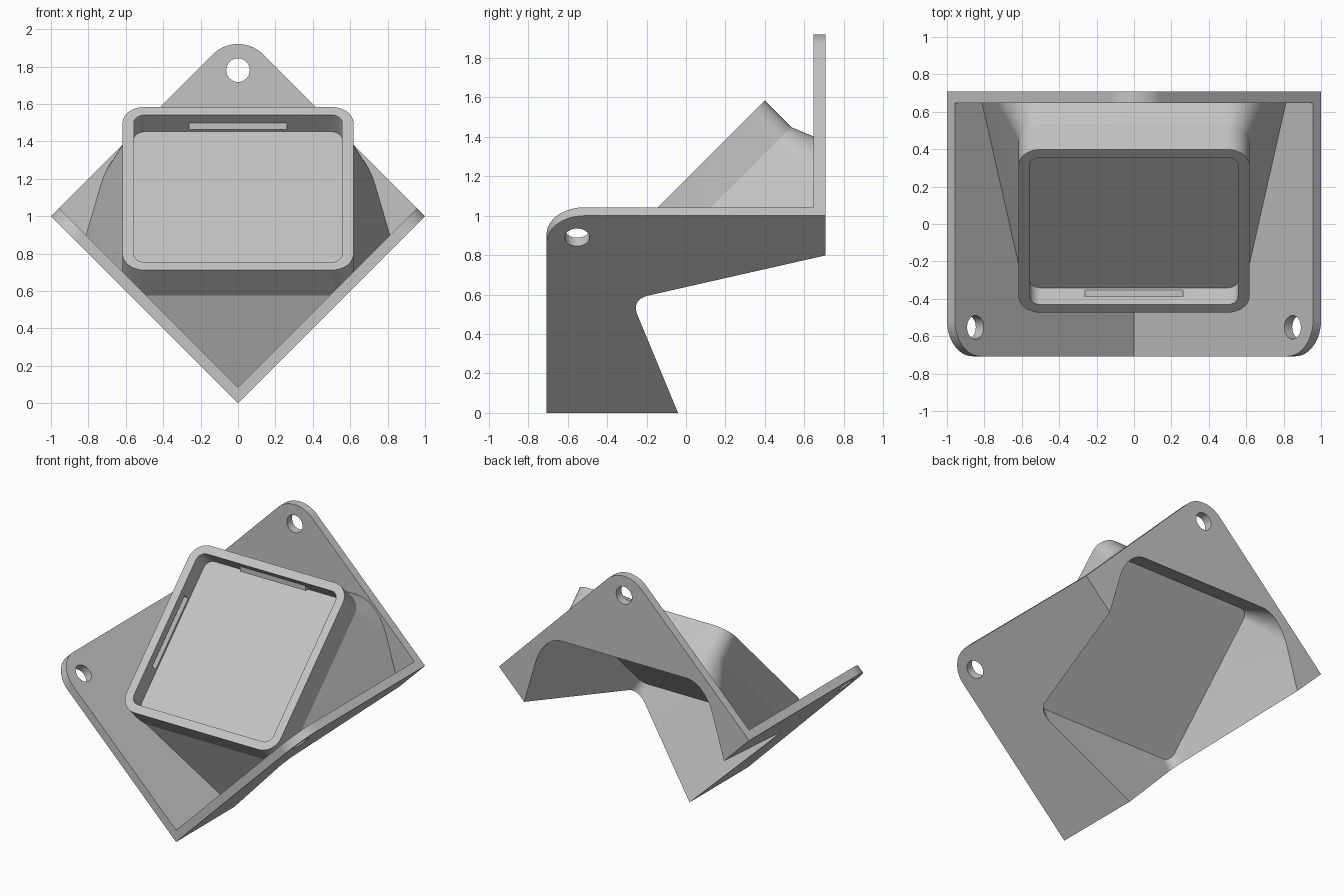
import bpy
import bmesh
from math import sin, cos, pi, radians, sqrt
from mathutils import Matrix, Vector

if "Cube" in bpy.data.objects:
    bpy.data.objects.remove(bpy.data.objects["Cube"], do_unlink=True)

S = sqrt(2)          # plate side
BACK = S / 2         # rear plane
T = 0.06             # wall thickness
HALF, RAD = 0.617, 0.12   # frame half size and corner radius
RECESS, DEPTH = 0.127, 0.19
TAPER = math_taper = sin(radians(22.5)) / cos(radians(22.5))

# Plates are built square to the axes, then the whole mount is rolled onto its corner
ROLL = Matrix.Rotation(radians(-45), 4, 'Y')
HEAD = (ROLL.inverted() @ Matrix.Translation((0, -0.0375, 1.1475))
        @ Matrix.Rotation(radians(45), 4, 'X'))


def loft(name, rings):
    """Closed solid skinned through matching rings of points."""
    bm = bmesh.new()
    rows = [[bm.verts.new(p) for p in ring] for ring in rings]
    for low, high in zip(rows, rows[1:]):
        for i in range(len(low)):
            j = (i + 1) % len(low)
            bm.faces.new((low[i], low[j], high[j], high[i]))
    bm.faces.new(rows[0])
    bm.faces.new(rows[-1])
    bmesh.ops.recalc_face_normals(bm, faces=bm.faces)
    mesh = bpy.data.meshes.new(name)
    bm.to_mesh(mesh)
    bm.free()
    obj = bpy.data.objects.new(name, mesh)
    bpy.context.collection.objects.link(obj)
    return obj


def combine(target, tool, operation):
    """Apply a boolean and discard the tool."""
    mod = target.modifiers.new("combine", 'BOOLEAN')
    mod.operation, mod.solver, mod.object = operation, 'EXACT', tool
    graph = bpy.context.evaluated_depsgraph_get()
    mesh = bpy.data.meshes.new_from_object(target.evaluated_get(graph))
    target.modifiers.clear()
    target.data = mesh
    bpy.data.objects.remove(tool, do_unlink=True)


def arc(cx, cy, r, start, sweep, steps):
    return [(cx + r * cos(start + sweep * i / steps),
             cy + r * sin(start + sweep * i / steps)) for i in range(steps + 1)]


def rounded_square(half, r, depth):
    pts = []
    c = half - r
    for k, (sx, sy) in enumerate(((1, 1), (-1, 1), (-1, -1), (1, -1))):
        pts += arc(sx * c, sy * c, r, k * pi / 2, pi / 2, 14)
    return [HEAD @ Vector((x, y, -depth)) for x, y in pts]


def head_solid(name, half, r, sections):
    return loft(name, [rounded_square(half + g, r + g, d) for d, g in sections])


# Three corner plates, each with one rounded outer corner and a screw hole
layouts = {
    "back_plate": lambda u, v, w: (u, BACK - w, v),
    "left_plate": lambda u, v, w: (u, BACK - v, w),
    "right_plate": lambda u, v, w: (w, BACK - v, u),
}
R = 0.193
profile = [(0, 0), (S, 0)] + arc(S - R, S - R, R, 0, pi / 2, 20) + [(0, S)]
hole = arc(S - 0.155, S - 0.155, 0.063, 0, 2 * pi, 40)[:-1]
mount = None
for name, place in layouts.items():
    plate = loft(name, [[place(u, v, w) for u, v in profile] for w in (0, T)])
    drill = loft("drill", [[place(u, v, w) for u, v in hole] for w in (-T, 2 * T)])
    combine(plate, drill, 'DIFFERENCE')
    if mount is None:
        mount = plate
    else:
        combine(mount, plate, 'UNION')
mount.name = "corner_mount"

# Square frame with a flared skirt, trimmed inside the plates
skirt = head_solid("skirt", HALF, RAD,
                   [(0, 0), (DEPTH, 0), (1.5, (1.5 - DEPTH) * TAPER)])
m = T / 2
room = loft("room", [[(m, -3, z), (3, -3, z), (3, BACK - m, z), (m, BACK - m, z)]
                     for z in (m, 3)])
combine(skirt, room, 'INTERSECT')
combine(mount, skirt, 'UNION')

# Hollow behind the panel, open through the plates
hollow = head_solid("hollow", HALF - T, RAD - T,
                    [(DEPTH, 0), (1.7, (1.7 - DEPTH) * TAPER)])
combine(mount, hollow, 'DIFFERENCE')

# Front recess
recess = head_solid("recess", HALF - T, RAD - T, [(-0.1, 0), (RECESS, 0)])
combine(mount, recess, 'DIFFERENCE')

# V-shaped snap groove in each recess wall
for k in range(4):
    turn = HEAD @ Matrix.Rotation(k * pi / 2, 4, 'Z')
    diamond = arc(HALF - T, -0.086, 0.026, 0, 2 * pi, 4)[:-1]
    groove = loft("groove", [[turn @ Vector((x, y, z)) for x, z in diamond]
                             for y in (-0.262, 0.262)])
    combine(mount, groove, 'DIFFERENCE')

mount.data.transform(ROLL)

# Single grey finish
grey = bpy.data.materials.new("light_grey")
colour = (0.55, 0.55, 0.55, 1)
grey.use_nodes = True
grey.diffuse_color = colour
grey.node_tree.nodes["Principled BSDF"].inputs["Base Color"].default_value = colour
mount.data.materials.clear()
mount.data.materials.append(grey)

bpy.ops.object.select_all(action='DESELECT')
mount.select_set(True)
bpy.context.view_layer.objects.active = mount
bpy.ops.object.shade_smooth_by_angle(angle=radians(20))
